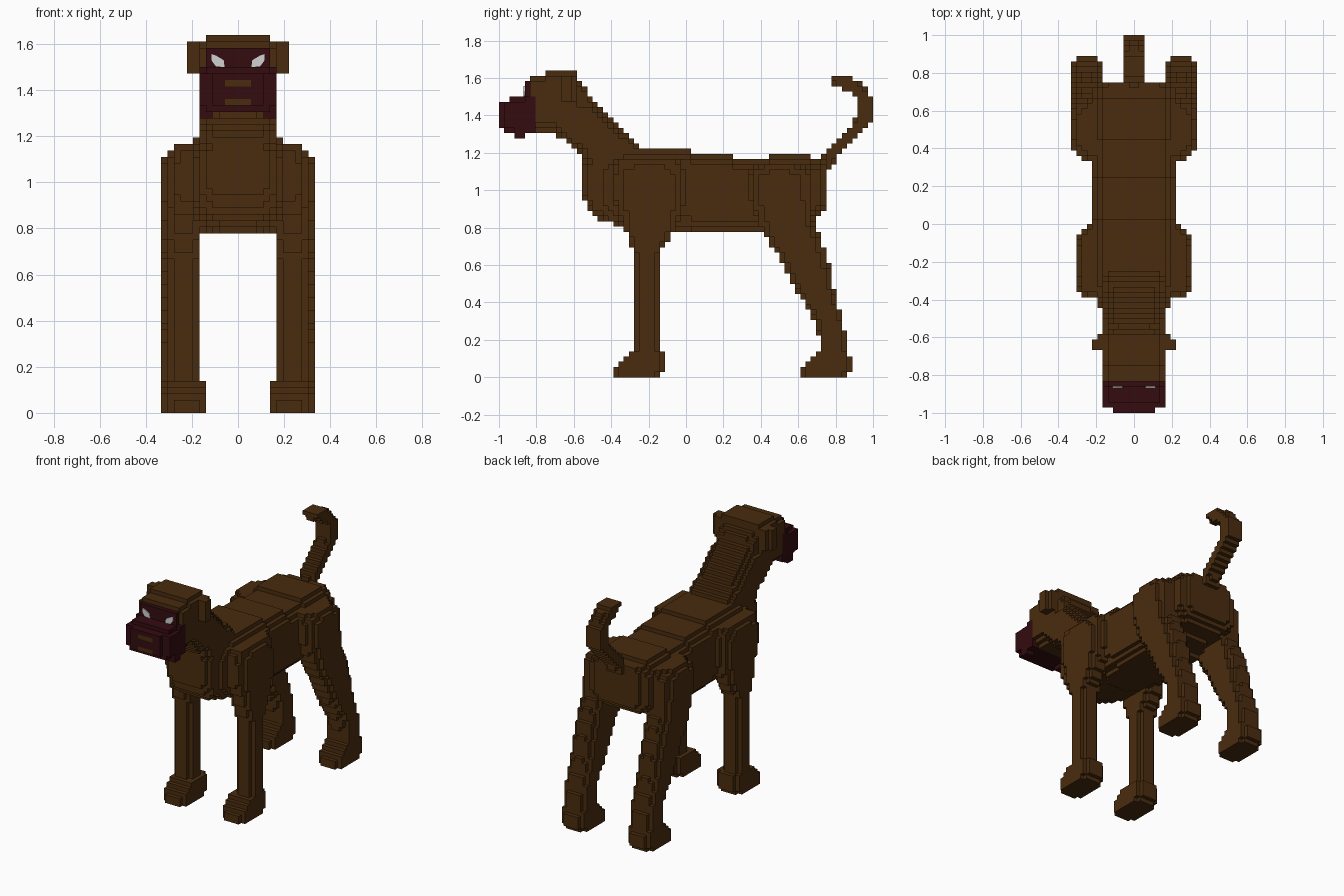
import bpy, bmesh, math

V = 1 / 36          # voxel edge
cells = {}          # (i, j, k) -> part name; the first part to claim a cell keeps it
colour_of = {}


def material(name, rgb):
    m = bpy.data.materials.new(name)
    m.diffuse_color = (*rgb, 1)
    return m


brown = material("brown fur", (0.067, 0.025, 0.0045))
red = material("dark red mask", (0.034, 0.0035, 0.005))
white = material("eye white", (0.64, 0.64, 0.64))


def loft(name, mat, axis, keys, n=4):
    """Fill voxels inside rounded sections (t, a0, a1, b0, b1) blended along an axis.
    Sections are tested against |x|, so every part is mirrored."""
    colour_of[name] = mat
    for i in range(-14, 14):
        for j in range(-36, 36):
            for k in range(60):
                x, y, z = abs((i + .5) * V), (j + .5) * V, (k + .5) * V
                t, a, b = (y, x, z) if axis == 'y' else (z, x, y)
                for p, q in zip(keys, keys[1:]):
                    if p[0] <= t <= q[0]:
                        f = (t - p[0]) / (q[0] - p[0])
                        a0, a1, b0, b1 = [u + (w - u) * f for u, w in zip(p[1:], q[1:])]
                        u = abs(2 * a - a0 - a1) / (a1 - a0)
                        w = abs(2 * b - b0 - b1) / (b1 - b0)
                        if u < 1 and w < 1 and u ** n + w ** n <= 1:
                            cells.setdefault((i, j, k), name)
                        break


def box(name, mat, x0, x1, y0, y1, z0, z1):
    loft(name, mat, 'z', [(z0, x0, x1, y0, y1), (z1, x0, x1, y0, y1)], 60)


# nose and mouth set into the muzzle front
box("nose", brown, -.056, .056, -1, -.972, 1.416, 1.445)
box("mouth", brown, -.056, .056, -1, -.972, 1.333, 1.362)

# red face mask: muzzle, bridge, brow and jowls
box("mask", red, -.112, .112, -1, -.972, 1.333, 1.473)
box("mask", red, -.167, .167, -.972, -.805, 1.333, 1.473)
box("mask", red, -.14, .14, -.972, -.805, 1.305, 1.334)
box("mask", red, -.14, .14, -.945, -.861, 1.472, 1.5)
box("mask", red, -.167, .167, -.861, -.805, 1.3, 1.5)
box("mask", red, -.14, .14, -.861, -.805, 1.5, 1.53)
box("mask", red, -.14, .14, -.861, -.833, 1.527, 1.585)
box("mask", red, .11, .167, -.917, -.861, 1.277, 1.334)

# head and ears
loft("head", brown, 'y', [
    (-.834, -.165, .165, 1.31, 1.615), (-.75, -.165, .165, 1.31, 1.62),
    (-.749, -.165, .165, 1.31, 1.645), (-.583, -.165, .165, 1.36, 1.645),
    (-.582, -.14, .14, 1.38, 1.59), (-.555, -.13, .13, 1.4, 1.585)])
box("ears", brown, .08, .195, -.667, -.583, 1.472, 1.612)
box("ears", brown, .19, .223, -.667, -.611, 1.472, 1.612)

# neck
loft("neck", brown, 'z', [
    (1.08, -.14, .14, -.55, -.2), (1.17, -.167, .167, -.56, -.2),
    (1.22, -.167, .167, -.59, -.22), (1.31, -.167, .167, -.71, -.32),
    (1.4, -.167, .167, -.8, -.42), (1.47, -.15, .15, -.8, -.48),
    (1.56, -.14, .14, -.8, -.55)])

# torso
loft("torso", brown, 'y', [
    (-.556, -.13, .13, .96, 1.17), (-.5, -.167, .167, .87, 1.195),
    (-.44, -.18, .18, .83, 1.2), (-.33, -.222, .222, .81, 1.21),
    (-.22, -.222, .222, .8, 1.225), (-.06, -.222, .222, .778, 1.225),
    (.025, -.222, .222, .778, 1.225), (.03, -.222, .222, .778, 1.197),
    (.25, -.222, .222, .778, 1.197), (.255, -.222, .222, .778, 1.17),
    (.44, -.222, .222, .778, 1.17), (.45, -.222, .222, .8, 1.197),
    (.66, -.222, .222, .83, 1.197), (.667, -.222, .222, .83, 1.17),
    (.72, -.215, .215, .86, 1.17), (.75, -.15, .15, .9, 1.17)])

# front legs with shoulders, then paws
loft("front_legs", brown, 'z', [
    (.11, .167, .306, -.278, -.139), (.667, .167, .306, -.278, -.139),
    (.72, .167, .306, -.305, -.1), (.81, .16, .306, -.33, -.055),
    (.95, .1, .306, -.39, 0), (1.08, .1, .306, -.39, 0),
    (1.17, .1, .285, -.37, -.04)], 3)
loft("front_paws", brown, 'z', [
    (0, .139, .306, -.389, -.139), (.028, .139, .306, -.389, -.139),
    (.029, .139, .306, -.389, -.111), (.056, .139, .306, -.389, -.111),
    (.14, .139, .306, -.3, -.111)])

# hind legs with haunches, then paws
loft("hind_legs", brown, 'z', [
    (.11, .167, .333, .71, .861), (.2, .167, .333, .715, .861),
    (.31, .167, .333, .685, .835), (.42, .167, .333, .62, .8),
    (.53, .167, .333, .55, .78), (.64, .167, .333, .495, .755),
    (.72, .167, .333, .44, .73), (.83, .155, .333, .39, .68),
    (.95, .1, .333, .34, .68), (1.08, .1, .333, .33, .67),
    (1.14, .1, .29, .38, .62)], 3)
loft("hind_paws", brown, 'z', [
    (0, .167, .333, .611, .861), (.028, .167, .333, .611, .861),
    (.029, .167, .333, .611, .889), (.056, .167, .333, .611, .889),
    (.14, .167, .333, .7, .87)])

# curled tail
loft("tail", brown, 'z', [
    (1.11, -.056, .056, .68, .76), (1.195, -.056, .056, .74, .83),
    (1.25, -.056, .056, .79, .885), (1.31, -.056, .056, .84, .94),
    (1.36, -.056, .056, .89, 1.0), (1.42, -.056, .056, .917, 1.0),
    (1.472, -.056, .056, .917, 1.0), (1.53, -.056, .056, .86, .975),
    (1.556, -.056, .056, .8, .945), (1.58, -.056, .056, .778, .92),
    (1.612, -.056, .056, .778, .865)], 3)

# one object per part, holding only the exposed voxel faces
for part, mat in colour_of.items():
    bm = bmesh.new()
    verts = {}
    for cell, owner in cells.items():
        if owner != part:
            continue
        for ax in range(3):
            for s in (0, 1):
                near = list(cell)
                near[ax] += 2 * s - 1
                if tuple(near) in cells:
                    continue
                ring = []
                for du, dv in ((0, 0), (1, 0), (1, 1), (0, 1)):
                    p = list(cell)
                    p[ax] += s
                    p[(ax + 1) % 3] += du
                    p[(ax + 2) % 3] += dv
                    p = tuple(p)
                    if p not in verts:
                        verts[p] = bm.verts.new([c * V for c in p])
                    ring.append(verts[p])
                bm.faces.new(ring if s else ring[::-1])
    me = bpy.data.meshes.new(part)
    bm.to_mesh(me)
    bm.free()
    me.materials.append(mat)
    bpy.context.collection.objects.link(bpy.data.objects.new(part, me))

# slanted eye plates on the mask
for side, name in ((-1, "right_eye"), (1, "left_eye")):
    outline = [(.115, 1.557), (.095, 1.55), (.062, 1.53), (.058, 1.5), (.097, 1.504), (.115, 1.53)]
    bm = bmesh.new()
    f = bm.faces.new([bm.verts.new((side * x, -.8615, z)) for x, z in outline])
    ext = bmesh.ops.extrude_face_region(bm, geom=[f])
    for v in ext["geom"]:
        if isinstance(v, bmesh.types.BMVert):
            v.co.y -= .006
    bmesh.ops.recalc_face_normals(bm, faces=bm.faces)
    me = bpy.data.meshes.new(name)
    bm.to_mesh(me)
    bm.free()
    me.materials.append(white)
    bpy.context.collection.objects.link(bpy.data.objects.new(name, me))
